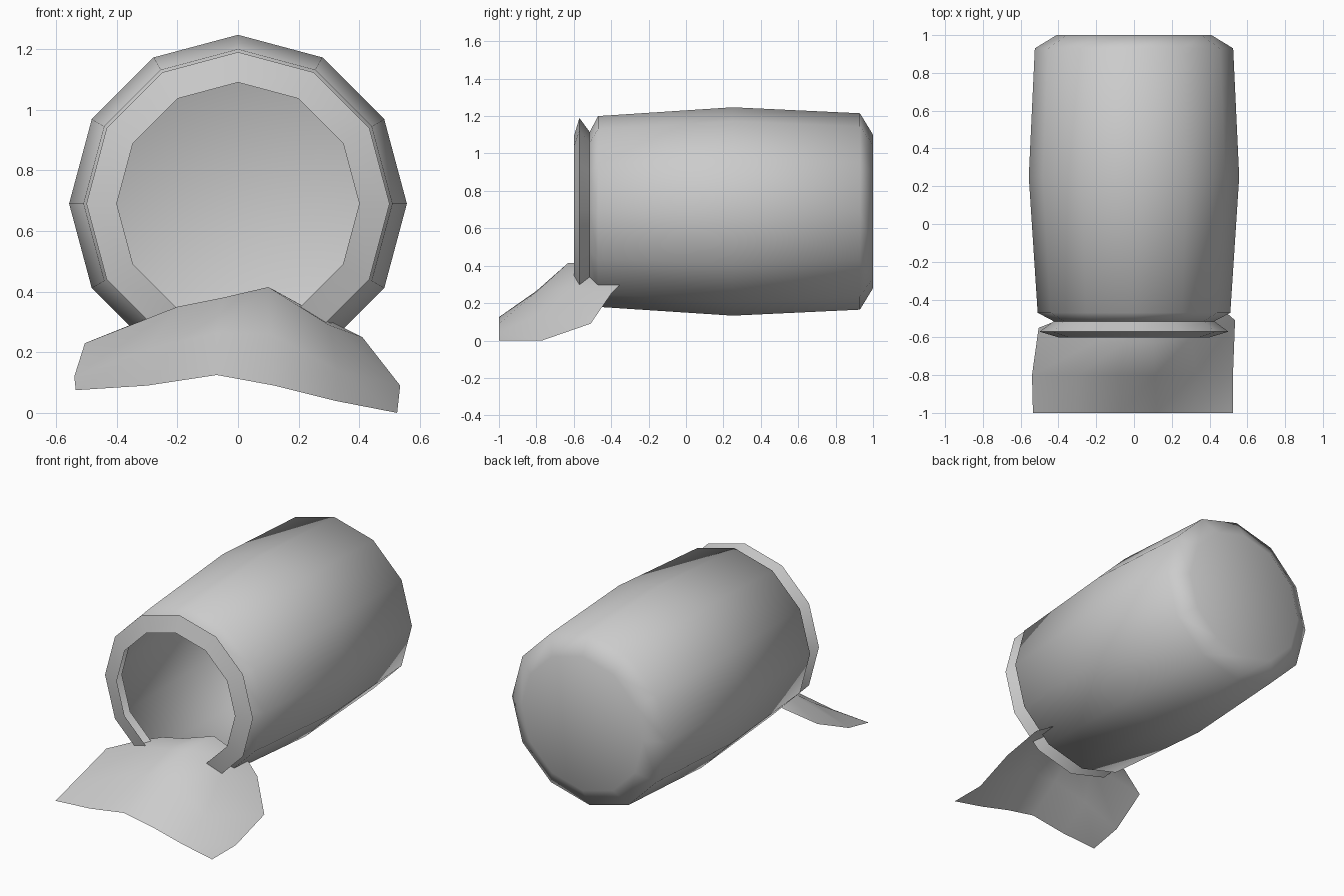
import bpy, bmesh
from math import sin, cos, pi, radians

if "Cube" in bpy.data.objects:
    bpy.data.objects.remove(bpy.data.objects["Cube"])

SIDES = 12
CENTRE_Z = 0.69


def finish(name, bm, angle):
    mesh = bpy.data.meshes.new(name)
    bm.normal_update()
    bm.to_mesh(mesh)
    bm.free()
    obj = bpy.data.objects.new(name, mesh)
    bpy.context.collection.objects.link(obj)
    bpy.ops.object.select_all(action='DESELECT')
    obj.select_set(True)
    bpy.context.view_layer.objects.active = obj
    bpy.ops.object.shade_smooth_by_angle(angle=radians(angle))
    return obj


def barrel(name, profile):
    """Single-walled lathe along y, open at the front, capped at the back."""
    bm = bmesh.new()
    rings = []
    for r, y in profile:
        rings.append([bm.verts.new((r * sin(2 * pi * i / SIDES), y,
                                    CENTRE_Z + r * cos(2 * pi * i / SIDES)))
                      for i in range(SIDES)])
    for a, b in zip(rings, rings[1:]):
        for i in range(SIDES):
            j = (i + 1) % SIDES
            bm.faces.new((a[i], b[i], b[j], a[j]))
    bm.faces.new(rings[-1])
    bmesh.ops.recalc_face_normals(bm, faces=bm.faces[:])
    return finish(name, bm, 65)


def sheet(name, rows):
    """Thin draped sheet made from rows of points."""
    bm = bmesh.new()
    grid = [[bm.verts.new(p) for p in row] for row in rows]
    for a, b in zip(grid, grid[1:]):
        for i in range(len(a) - 1):
            bm.faces.new((a[i], a[i + 1], b[i + 1], b[i]))
    return finish(name, bm, 60)


# Barrel: mouth lip, rolled rim, pinched neck, bulging body, chamfered back
barrel("barrel", [(0.40, -0.60), (0.50, -0.57), (0.425, -0.515), (0.51, -0.47),
                  (0.557, 0.25), (0.525, 0.93), (0.41, 1.0)])

# Tongue of cloth spilling out of the mouth down to the ground
sheet("spilled_cloth", [
    [(-.535, -1, .075), (-.30, -1, .09), (-.07, -1, .125),
     (.12, -1, .09), (.32, -1, .04), (.525, -1, 0)],
    [(-.54, -.80, .12), (-.30, -.80, .21), (-.07, -.80, .265),
     (.11, -.80, .26), (.33, -.79, .14), (.525, -.77, 0)],
    [(-.505, -.55, .23), (-.20, -.62, .35), (-.05, -.63, .38),
     (.10, -.63, .415), (.30, -.60, .29), (.535, -.51, .09)],
    [(-.33, -.48, .30), (-.19, -.46, .35), (-.05, -.46, .38),
     (.11, -.39, .41), (.31, -.35, .30), (.41, -.40, .25)],
])
